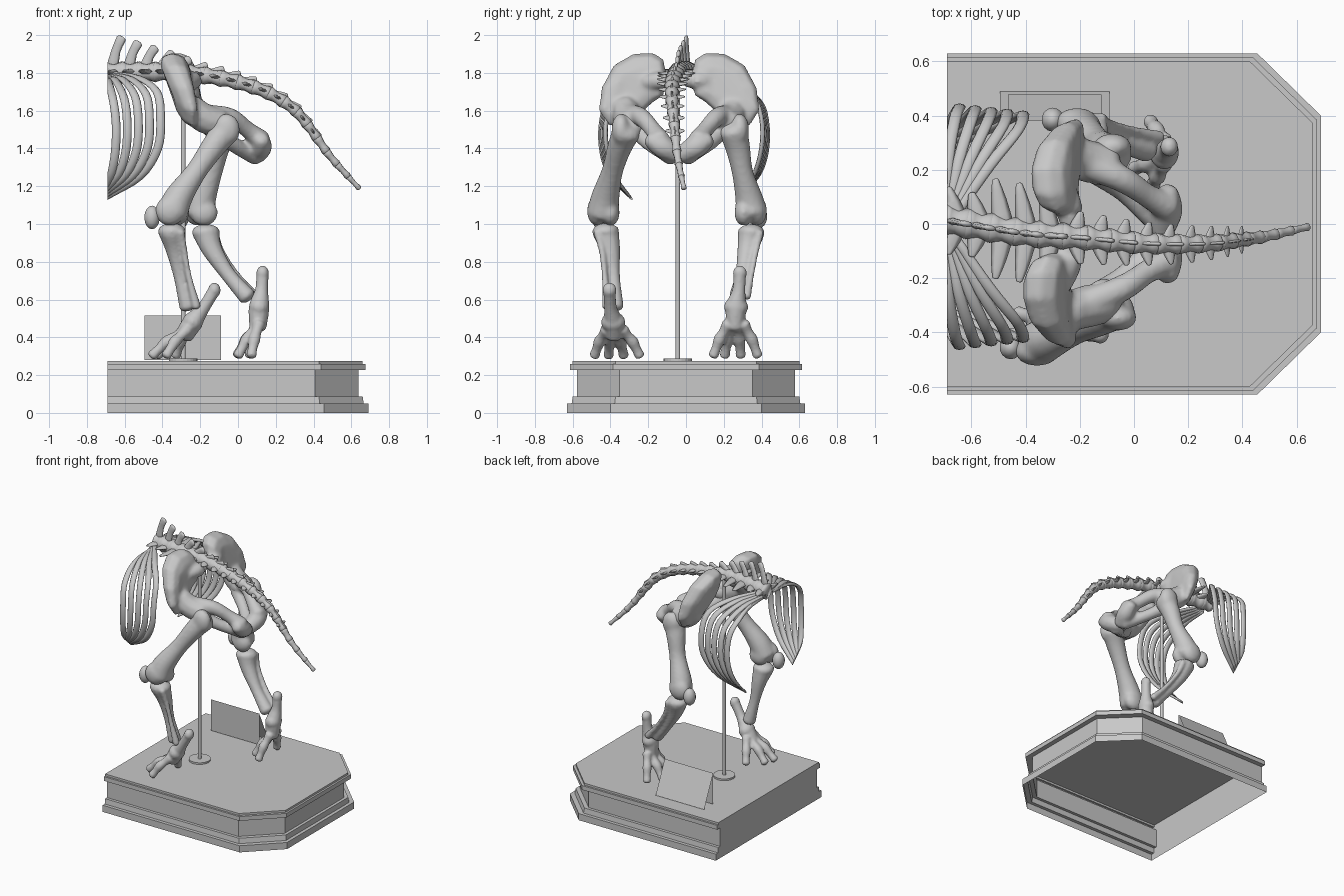
import bpy, bmesh, math
from mathutils import Vector

if "Cube" in bpy.data.objects:
    bpy.data.objects.remove(bpy.data.objects["Cube"])

grey = bpy.data.materials.new("grey")
grey.diffuse_color = (0.58, 0.58, 0.58, 1)
grey.use_nodes = True
grey.node_tree.nodes["Principled BSDF"].inputs["Base Color"].default_value = grey.diffuse_color


def finish(name, bm, smooth=True, fuse=0.0, clip=False):
    """Make the object; fuse melts overlapping pieces into one bone, clip trims at the cut end."""
    if clip:
        cut = bmesh.ops.bisect_plane(bm, geom=bm.verts[:] + bm.edges[:] + bm.faces[:], plane_co=(-.69, 0, 0),
                                     plane_no=(-1, 0, 0), clear_outer=True)["geom_cut"]
        bmesh.ops.holes_fill(bm, edges=[e for e in cut if isinstance(e, bmesh.types.BMEdge)])
    bmesh.ops.recalc_face_normals(bm, faces=bm.faces[:])
    me = bpy.data.meshes.new(name)
    bm.to_mesh(me)
    bm.free()
    me.materials.append(grey)
    ob = bpy.data.objects.new(name, me)
    bpy.context.collection.objects.link(ob)
    for p in me.polygons:
        p.use_smooth = smooth
    if fuse:
        r = ob.modifiers.new("fuse", 'REMESH')
        r.mode, r.voxel_size, r.use_smooth_shade = 'VOXEL', fuse, True
        s = ob.modifiers.new("soften", 'SMOOTH')
        s.factor, s.iterations = .5, 6
    return ob


def spline(pts, steps):
    """Smooth run through points of any dimension."""
    p = [Vector(q) for q in pts]
    p = [p[0] * 2 - p[1]] + p + [p[-1] * 2 - p[-2]]
    out = []
    for i in range(1, len(p) - 2):
        a, b, c, d = p[i - 1:i + 3]
        for k in range(steps):
            t = k / steps
            out.append(0.5 * (2 * b + (c - a) * t + (2 * a - 5 * b + 4 * c - d) * t * t
                              + (3 * b - a - 3 * c + d) * t ** 3))
    return out + [p[-2]]


def add_tube(bm, pts, wide=(0, 1, 0), flat=1.0, n=10, steps=4):
    """Round-ended bone through (x, y, z, radius); flat scales it across the wide axis."""
    s = spline(pts, steps)
    c = [Vector(q[:3]) for q in s]
    r = [max(q[3], 0.003) for q in s]
    d0, d1 = (c[0] - c[1]).normalized(), (c[-1] - c[-2]).normalized()
    c = [c[0] + d0 * r[0] * .45, c[0] + d0 * r[0] * .3] + c + [c[-1] + d1 * r[-1] * .3, c[-1] + d1 * r[-1] * .45]
    r = [r[0] * .35, r[0] * .75] + r + [r[-1] * .75, r[-1] * .35]
    rings = []
    for i, q in enumerate(c):
        t = (c[min(i + 1, len(c) - 1)] - c[max(i - 1, 0)]).normalized()
        u = Vector(wide)
        u = (u - t * u.dot(t)).normalized()
        v = t.cross(u)
        rings.append([bm.verts.new(q + r[i] * (u * math.cos(a) + v * flat * math.sin(a)))
                      for a in (2 * math.pi * k / n for k in range(n))])
    for a, b in zip(rings, rings[1:]):
        for k in range(n):
            bm.faces.new((a[k], a[(k + 1) % n], b[(k + 1) % n], b[k]))
    bm.faces.new(rings[0])
    bm.faces.new(rings[-1])


def add_ball(bm, pos, size):
    g = bmesh.ops.create_uvsphere(bm, u_segments=14, v_segments=9, radius=1)
    for v in g["verts"]:
        v.co = Vector([v.co[k] * size[k] + pos[k] for k in range(3)])


# Plinth: stepped moulding, flat at one end, open underneath
bm = bmesh.new()
prev = None
for inset, z in ((0, 0), (0, .05), (.025, .05), (.03, .088), (.052, .088), (.052, .228),
                 (.016, .228), (.016, .26), (.03, .26), (.03, .275)):
    x, y = .69 - inset, .63 - inset
    cx, cy = .455 - inset * .9, .40 - inset * .9
    ring = [bm.verts.new((px, py, z)) for px, py in
            ((-.69, -y), (cx, -y), (x, -cy), (x, cy), (cx, y), (-.69, y))]
    if prev:
        for k in range(6):
            bm.faces.new((prev[k], prev[(k + 1) % 6], ring[(k + 1) % 6], ring[k]))
    prev = ring
bm.faces.new(prev)
finish("plinth", bm, smooth=False)

# Folded label card with a raised panel on its sloping face
bm = bmesh.new()
for (ya, za), (yb, zb), xa, xb, off in (((.49, .28), (.383, .515), -.495, -.09, 0),
                                        ((.383, .515), (.383, .28), -.495, -.09, 0),
                                        ((.475, .313), (.398, .482), -.465, -.12, .004)):
    bm.faces.new([bm.verts.new(p) for p in ((xa, ya + off, za), (xb, ya + off, za),
                                            (xb, yb + off, zb), (xa, yb + off, zb))])
finish("label_card", bm, smooth=False)

# Support pole and foot disc
bm = bmesh.new()
for r, z0, z1 in ((.012, .28, 1.78), (.075, .275, .288)):
    g = bmesh.ops.create_cone(bm, cap_ends=True, segments=24, radius1=r, radius2=r, depth=z1 - z0)
    bmesh.ops.translate(bm, verts=g["verts"], vec=(-.29, -.043, (z0 + z1) / 2))
finish("support_pole", bm, smooth=False)

# Spine and tail: spool-shaped vertebrae with spines and side processes
line = spline([(-.70, .015, 1.80), (-.4, -.035, 1.805), (-.2, -.05, 1.79), (0, -.07, 1.75), (.17, -.075, 1.69),
               (.3, -.07, 1.605), (.38, -.06, 1.51), (.49, -.045, 1.355), (.645, -.01, 1.185)], 12)
cum = [0]
for a, b in zip(line, line[1:]):
    cum.append(cum[-1] + (b - a).length)


def along(s):
    i = max(k for k in range(len(cum) - 1) if cum[k] <= s)
    return line[i].lerp(line[i + 1], (s - cum[i]) / (cum[i + 1] - cum[i]))


bm = bmesh.new()
count, total = 18, cum[-1] - .001
for i in range(count):
    f = i / count
    a, b = along(total * f), along(total * (i + 1) / count)
    mid, d = (a + b) / 2, (b - a).normalized()
    up = Vector((-d.z, 0, d.x))
    r = .053 * (1 - f) ** .75 + .01
    add_tube(bm, [(*a, r), (*mid, r * .75), (*(b - d * .006), r * .95)], n=9, steps=2)
    if f > .75:
        continue
    # neural spine: tall leaning blade over the loins, low hook on the tail
    top = .195 - .5 * f if f < .24 else max(.075 * (1 - f) + .012, .02)
    half = .034 if f < .24 else .028 * (1 - f) + .006
    add_tube(bm, [(*(mid + up * r * .4 - d * .01), half), (*(mid + up * top * .6 + d * .012), half * .75),
                  (*(mid + up * (top - .012) + d * .042), half * .8)], wide=d, flat=.42, n=7, steps=2)
    # side processes: long on the loins, short swept wings on the tail
    reach = .15 if .06 < f < .23 else .075 * (1 - f) + .012
    sweep = -.03 if f < .23 else .03 * (1 - f)
    for s in (-1, 1):
        e = mid + Vector((0, s * (r * .5 + reach), .01)) + d * sweep
        add_tube(bm, [(*mid, r * .75), (*mid.lerp(e, .6), r * .5), (*e, r * .22)], wide=d, flat=.4, n=6, steps=2)
finish("spine_and_tail", bm, clip=True)

# Ribs: blend from the front rib to the hindmost rib
front = [(-.69, .05, 1.77), (-.685, .25, 1.75), (-.66, .40, 1.65), (-.645, .44, 1.52), (-.65, .435, 1.38),
         (-.67, .40, 1.27), (-.70, .34, 1.19)]
rear = [(-.66, .04, 1.80), (-.53, .23, 1.775), (-.43, .355, 1.70), (-.41, .41, 1.56), (-.425, .41, 1.40),
        (-.52, .365, 1.25), (-.70, .28, 1.135)]
for s, tag in ((-1, "right"), (1, "left")):
    for i in range(5):
        pts = []
        for k, (a, b) in enumerate(zip(front, rear)):
            p = Vector(a).lerp(Vector(b), i / 4)
            pts.append((p.x, s * p.y - .01, p.z, (.016, .021, .022, .023, .023, .021, .013)[k]))
        bm = bmesh.new()
        add_tube(bm, pts, wide=(1, 0, 0), flat=.55, n=8)
        finish(f"rib_{tag}_{i + 1}", bm, clip=True)

# Pelvis: fan-shaped hip blade fused with a lower ring on each side
fan = [(.085, 1.87), (.14, 1.905), (.24, 1.90), (.345, 1.84), (.41, 1.72), (.425, 1.60), (.37, 1.52), (.28, 1.52),
       (.20, 1.59), (.14, 1.645), (.085, 1.68), (.065, 1.78)]
MID = -.036
for s, tag, dx in ((-1, "right", -.02), (1, "left", .01)):
    bm = bmesh.new()
    loops = []
    for shrink, off in ((.6, -.08), (.9, -.055), (1.02, 0), (.9, .05), (.6, .075)):
        loop = []
        for y, z in fan:
            y, z = .235 + (y - .235) * shrink, 1.73 + (z - 1.73) * shrink
            thick = .8 + 1.3 * (z - 1.7)
            x = -.26 - .25 * (z - 1.62) + off * thick + dx + 1.0 * (y - .235) ** 2
            loop.append(bm.verts.new((x, MID + s * y, z)))
        loops.append(loop)
    for a, b in zip(loops, loops[1:]):
        for k in range(12):
            bm.faces.new((a[k], a[(k + 1) % 12], b[(k + 1) % 12], b[k]))
    bm.faces.new(loops[0])
    bm.faces.new(loops[-1])

    def ring_bar(*pts):
        add_tube(bm, [(x, MID + s * y, z, r) for x, y, z, r in pts])
    ring_bar((-.25, .29, 1.62, .07), (-.18, .27, 1.56, .08), (-.09, .25, 1.53, .075))
    ring_bar((-.16, .25, 1.58, .055), (-.04, .20, 1.565, .05), (.05, .14, 1.50, .045), (.125, .10, 1.44, .058))
    ring_bar((-.14, .23, 1.50, .05), (-.04, .16, 1.43, .042), (.05, .08, 1.38, .045), (.10, .04, 1.36, .052))
    ring_bar((.125, .16, 1.45, .04), (.12, .09, 1.41, .062), (.10, .01, 1.365, .05))
    ring_bar((-.24, .03, 1.76, .035), (-.24, .10, 1.76, .05), (-.26, .18, 1.75, .04))
    finish(f"pelvis_{tag}", bm, fuse=.012)

# Legs: thigh, kneecap, paired shin bones, and a foot with heel and four toes
legs = {
    "right": dict(
        thigh=[(-.06, -.31, 1.50, .078), (-.13, -.35, 1.41, .066), (-.22, -.39, 1.28, .057),
               (-.31, -.425, 1.15, .075), (-.35, -.44, 1.06, .086)],
        shin=[(-.35, -.425, .96, .072), (-.33, -.40, .86, .052), (-.305, -.385, .72, .036), (-.265, -.375, .56, .046)],
        instep=[(-.125, -.405, .65, .034), (-.18, -.40, .56, .034), (-.24, -.385, .48, .052), (-.285, -.38, .41, .05)],
        cap=(-.455, -.455, 1.035), toe_root=(-.27, -.385, .44),
        tips=[(-.38, -.485), (-.455, -.41), (-.43, -.33), (-.33, -.245)]),
    "left": dict(
        thigh=[(-.08, .25, 1.50, .078), (-.11, .275, 1.40, .066), (-.14, .30, 1.27, .057),
               (-.19, .335, 1.13, .075), (-.20, .345, 1.06, .084)],
        shin=[(-.17, .345, .955, .072), (-.135, .325, .86, .054), (-.05, .30, .73, .04), (.05, .275, .615, .048)],
        instep=[(.13, .285, .74, .033), (.125, .28, .65, .035), (.112, .265, .56, .055), (.105, .26, .45, .046)],
        cap=(-.30, .385, 1.04), toe_root=(.11, .265, .47),
        tips=[(.07, .145), (.0, .205), (-.005, .29), (.06, .38)]),
}
for tag, L in legs.items():
    s = -1 if tag == "right" else 1
    top, knee = Vector(L["thigh"][0][:3]), Vector(L["thigh"][-1][:3])
    bm = bmesh.new()
    add_tube(bm, L["thigh"], n=14)
    for pos, size in ((top + Vector((-.05, -s * .04, .04)), (.07, .07, .07)),
                      (top + Vector((0, s * .035, .0)), (.072, .05, .085)),
                      (knee + Vector((.02, -s * .04, 0)), (.075, .05, .07)),
                      (knee + Vector((-.01, s * .03, .01)), (.08, .055, .08))):
        add_ball(bm, pos, size)
    finish(f"thigh_{tag}", bm, fuse=.012)
    bm = bmesh.new()
    add_ball(bm, L["cap"], (.042, .045, .062))
    finish(f"kneecap_{tag}", bm)
    bm = bmesh.new()
    add_tube(bm, L["shin"], n=12)
    add_ball(bm, L["shin"][0][:3], (.076, .072, .045))
    add_tube(bm, [(p[0] + .045, p[1] + s * .045, p[2], r) for p, r in
                  zip(L["shin"], (.024, .018, .017, .026))], n=8)
    finish(f"shin_{tag}", bm, fuse=.009)
    bm = bmesh.new()
    add_tube(bm, L["instep"], n=12)
    add_ball(bm, L["instep"][0][:3], (.034, .038, .04))
    add_ball(bm, L["instep"][2][:3], (.055, .065, .055))
    root = Vector(L["toe_root"])
    for x, y in L["tips"]:
        a = root + Vector((0, (y - root.y) * .35, 0))
        k = a.lerp(Vector((x, y, .31)), .58) + Vector((0, 0, .012))
        e = Vector((x, y, .303))
        add_tube(bm, [(*a, .036), (*a.lerp(k, .5), .027), (*k, .033), (*k.lerp(e, .5), .026), (*e, .029)], n=9, steps=3)
    finish(f"foot_{tag}", bm, fuse=.008)
